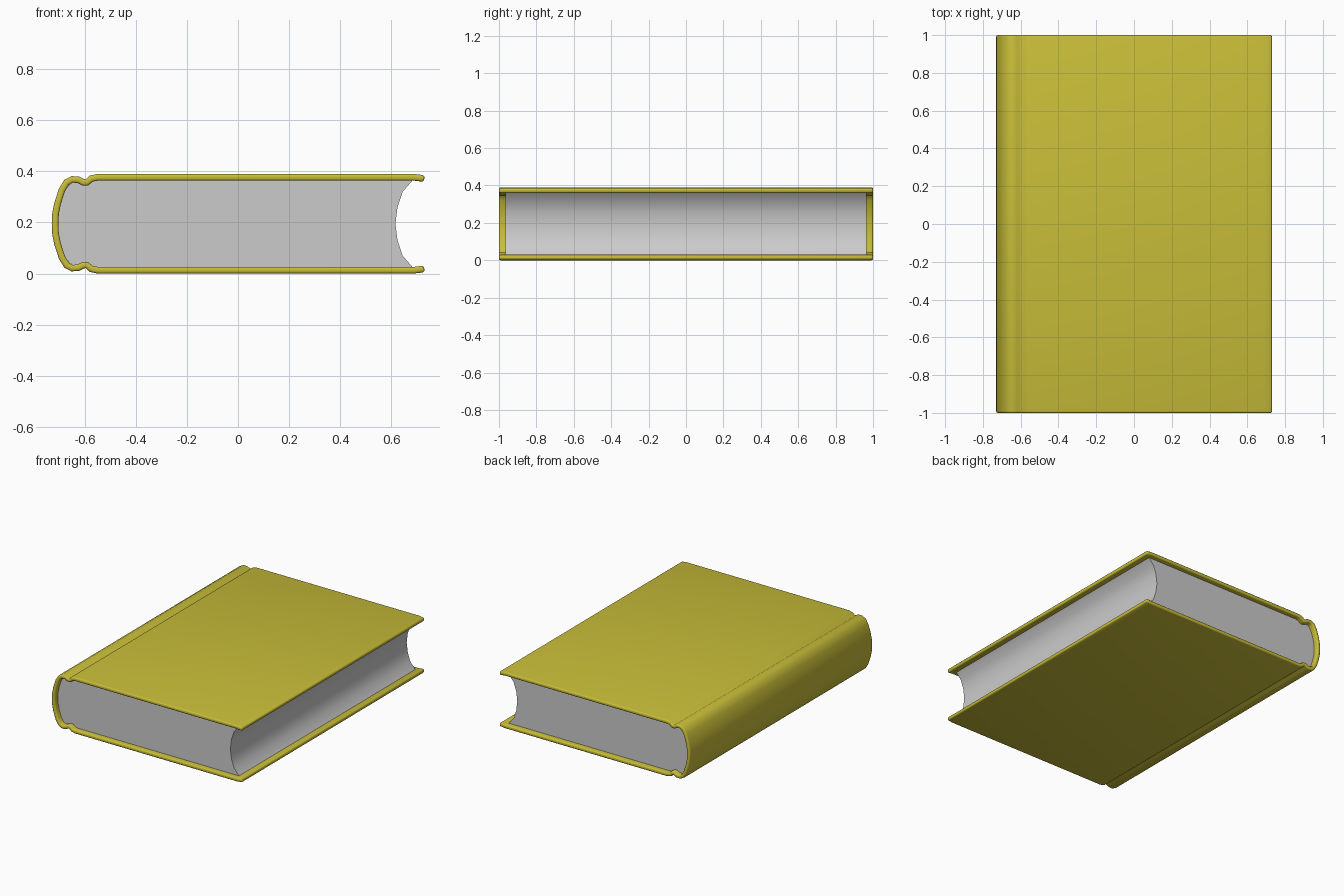
import bpy, bmesh

if "Cube" in bpy.data.objects:
    bpy.data.objects.remove(bpy.data.objects["Cube"])

MID = 0.195  # mid height of the book


def mirrored(half):
    """Upper half profile ending on the middle line -> full profile."""
    return half + [(x, -z) for x, z in reversed(half[:-1])]


def sweep(name, profile, half_len, closed):
    """Sweep an x/z profile along y; closed profiles get end caps."""
    bm = bmesh.new()
    a = [bm.verts.new((x, -half_len, MID + z)) for x, z in profile]
    b = [bm.verts.new((x, half_len, MID + z)) for x, z in profile]
    n = len(profile)
    for i in range(n if closed else n - 1):
        j = (i + 1) % n
        bm.faces.new((a[i], a[j], b[j], b[i]))
    if closed:
        bm.faces.new(a)
        bm.faces.new(b[::-1])
    bmesh.ops.recalc_face_normals(bm, faces=bm.faces)
    mesh = bpy.data.meshes.new(name)
    bm.to_mesh(mesh)
    bm.free()
    obj = bpy.data.objects.new(name, mesh)
    bpy.context.collection.objects.link(obj)
    return obj


def smooth(obj, degrees):
    bpy.ops.object.select_all(action='DESELECT')
    obj.select_set(True)
    bpy.context.view_layer.objects.active = obj
    bpy.ops.object.shade_smooth_by_angle(angle=degrees * 3.14159 / 180)


# Cover: boards, hinge grooves and rounded spine as one folded sheet
cover = sweep("cover", mirrored([
    (0.73, 0.177), (0.69, 0.182), (-0.55, 0.182), (-0.575, 0.177),
    (-0.592, 0.162), (-0.606, 0.162), (-0.625, 0.172), (-0.65, 0.174),
    (-0.672, 0.162), (-0.69, 0.132), (-0.707, 0.08), (-0.715, 0.04),
    (-0.717, 0.0)]), 1.0, False)
solid = cover.modifiers.new("thickness", 'SOLIDIFY')
solid.thickness = 0.026
solid.offset = 0
rim = cover.modifiers.new("rounded_rim", 'BEVEL')
rim.width = 0.009
rim.segments = 3
rim.limit_method = 'ANGLE'
rim.angle_limit = 1.1
yellow = bpy.data.materials.new("yellow_cover")
yellow.diffuse_color = (0.58, 0.51, 0.04, 1)
yellow.use_nodes = True
yellow.node_tree.nodes["Principled BSDF"].inputs["Base Color"].default_value = yellow.diffuse_color
cover.data.materials.append(yellow)
smooth(cover, 60)

# Page block: rounded back inside the spine, hollow fore edge
back = mirrored([
    (0.685, 0.171), (-0.55, 0.171), (-0.575, 0.166), (-0.592, 0.151),
    (-0.606, 0.151), (-0.625, 0.16), (-0.648, 0.162), (-0.664, 0.15),
    (-0.68, 0.125), (-0.695, 0.078), (-0.702, 0.04), (-0.704, 0.0)])
fore_edge = [(0.645, -0.125), (0.625, -0.065), (0.617, 0.0),
             (0.625, 0.065), (0.645, 0.125)]
pages = sweep("pages", back + fore_edge, 0.965, True)
smooth(pages, 50)
